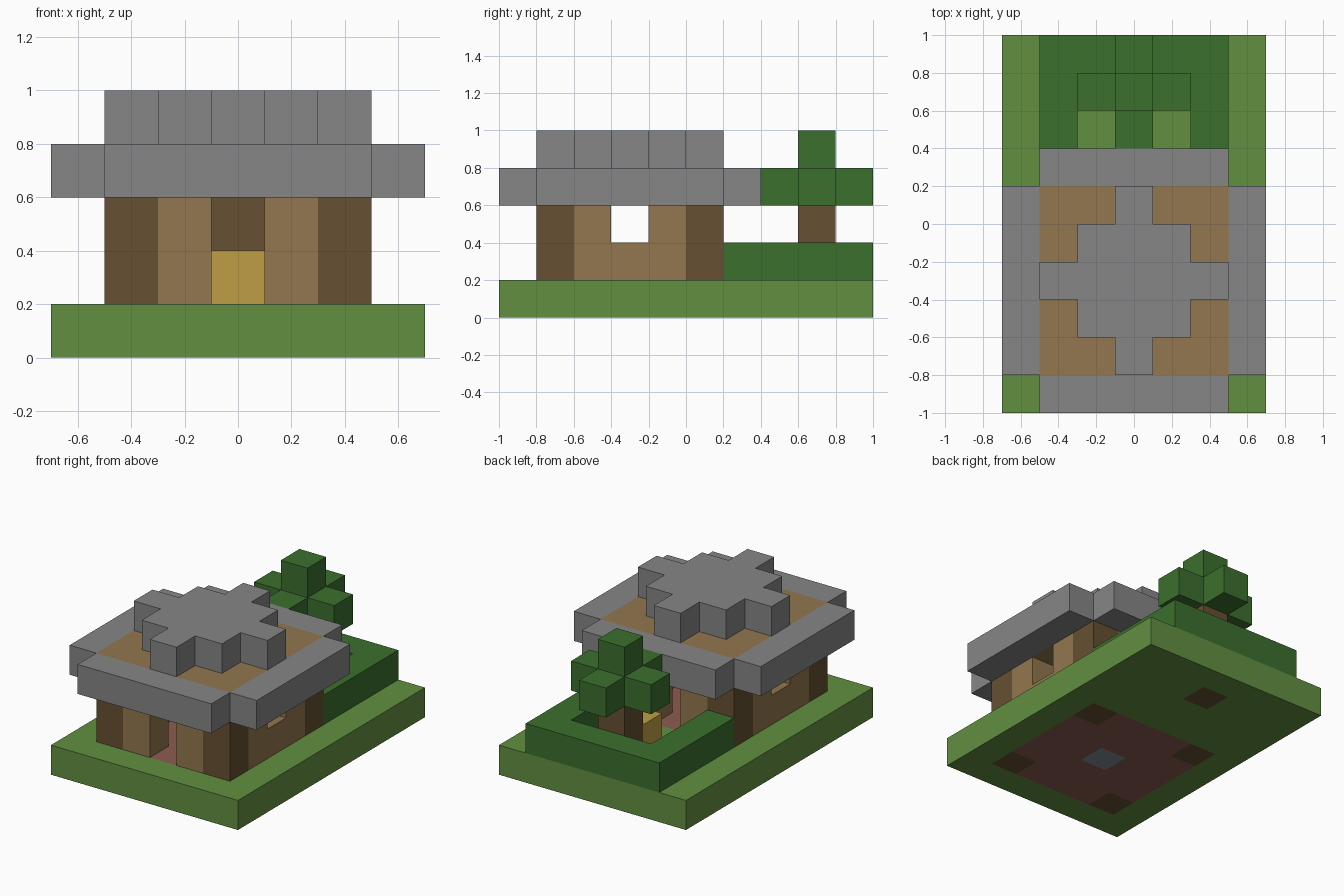
import bpy
import bmesh
from mathutils import Vector

cube = bpy.data.objects.get("Cube")
if cube:
    bpy.data.objects.remove(cube, do_unlink=True)

S = 0.2                               # edge of one block
ORIGIN = Vector((0, -0.9, 0.1))       # centre of block (0, 0, 0)


def material(name, rgb):
    """Flat material from 8-bit display values, stored as linear."""
    lin = [((c / 255 + 0.055) / 1.055) ** 2.4 for c in rgb]
    mat = bpy.data.materials.new(name)
    mat.use_nodes = True
    mat.diffuse_color = (*lin, 1)
    bsdf = mat.node_tree.nodes["Principled BSDF"]
    bsdf.inputs["Base Color"].default_value = (*lin, 1)
    bsdf.inputs["Roughness"].default_value = 0.9
    return mat


grass = material("grass green", (98, 143, 64))
leaf = material("leaf green", (59, 112, 45))
log = material("dark wood", (102, 80, 50))
plank = material("plank wood", (146, 119, 78))
stone = material("grey stone", (134, 134, 134))
straw = material("straw yellow", (191, 159, 69))
brick = material("brick red", (140, 92, 80))
pale = material("pale blue grey", (130, 140, 144))


def block(xs, ys, zs):
    """Cells in a box; each range is given as (first, last)."""
    span = [range(a, b + 1) for a, b in (xs, ys, zs)]
    return {(i, j, k) for i in span[0] for j in span[1] for k in span[2]}


def column(i, j, low, high):
    return block((i, i), (j, j), (low, high))


# House footprint: five by five blocks
W, FRONT, MID, BACK = 2, 1, 3, 5
sides = (-1, 1)

# Posts and tree trunk stand through the ground layer
posts = set()
for s in sides:
    for j in (FRONT, BACK):
        posts |= column(s * W, j, 0, 2)
trunk = column(0, 8, 0, 2)

# Floor with a pale stone in its middle, set into the lawn
center = column(0, MID, 0, 0)
floor = block((-W, W), (FRONT, BACK), (0, 0)) - posts - center
lawn = block((-3, 3), (0, 9), (0, 0)) - floor - posts - center - trunk

# Walls: open doorways front and back, a window on each side
inside = block((-1, 1), (FRONT + 1, BACK - 1), (1, 2))
doors = column(0, FRONT, 1, 2) | column(0, BACK, 1, 2)
windows = column(-W, MID, 2, 2) | column(W, MID, 2, 2)
walls = block((-W, W), (FRONT, BACK), (1, 2)) - inside - doors - windows - posts

# Roof: plank ceiling, stone eaves without corners, stepped stone cap
ceiling = block((-W, W), (FRONT, BACK), (3, 3))
eaves = block((-W, W), (0, 6), (3, 3)) | block((-3, 3), (FRONT, BACK), (3, 3))
eaves -= ceiling
cap = {c for c in block((-W, W), (FRONT, BACK), (4, 4))
       if abs(c[0]) + abs(c[1] - MID) <= W}

# Garden: hedge around a yard, straw bale, tree crown
hedge = block((-W, W), (6, 9), (1, 1)) - block((-1, 1), (6, 8), (1, 1))
bale = column(0, 7, 1, 1)
crown = block((0, 0), (7, 9), (3, 3)) | block((-1, 1), (8, 8), (3, 3)) | column(0, 8, 4, 4)

parts = [
    ("lawn", lawn, grass), ("brick_floor", floor, brick),
    ("floor_stone", center, pale), ("corner_posts", posts, log),
    ("walls", walls, plank), ("ceiling", ceiling, plank),
    ("roof_eaves", eaves, stone), ("roof_cap", cap, stone),
    ("hedge", hedge, leaf), ("straw_bale", bale, straw),
    ("tree_trunk", trunk, log), ("tree_crown", crown, leaf),
]
solid = set().union(*(cells for _, cells, _ in parts))


def build(name, cells, mat):
    """Mesh the outer faces of the cells, skipping faces against other blocks."""
    bm = bmesh.new()
    for cell in sorted(cells):
        middle = ORIGIN + Vector(cell) * S
        for axis in range(3):
            for s in sides:
                n = Vector((0, 0, 0))
                n[axis] = s
                if tuple(int(a + b) for a, b in zip(cell, n)) in solid:
                    continue
                u = Vector((0, 0, 0))
                u[(axis + 1) % 3] = 1
                v = n.cross(u)
                corners = [-u - v, u - v, u + v, v - u]
                bm.faces.new([bm.verts.new(middle + (n + c) * S / 2) for c in corners])
    bmesh.ops.remove_doubles(bm, verts=bm.verts, dist=0.001)
    mesh = bpy.data.meshes.new(name)
    bm.to_mesh(mesh)
    bm.free()
    mesh.materials.append(mat)
    bpy.context.scene.collection.objects.link(bpy.data.objects.new(name, mesh))


for part in parts:
    build(*part)
